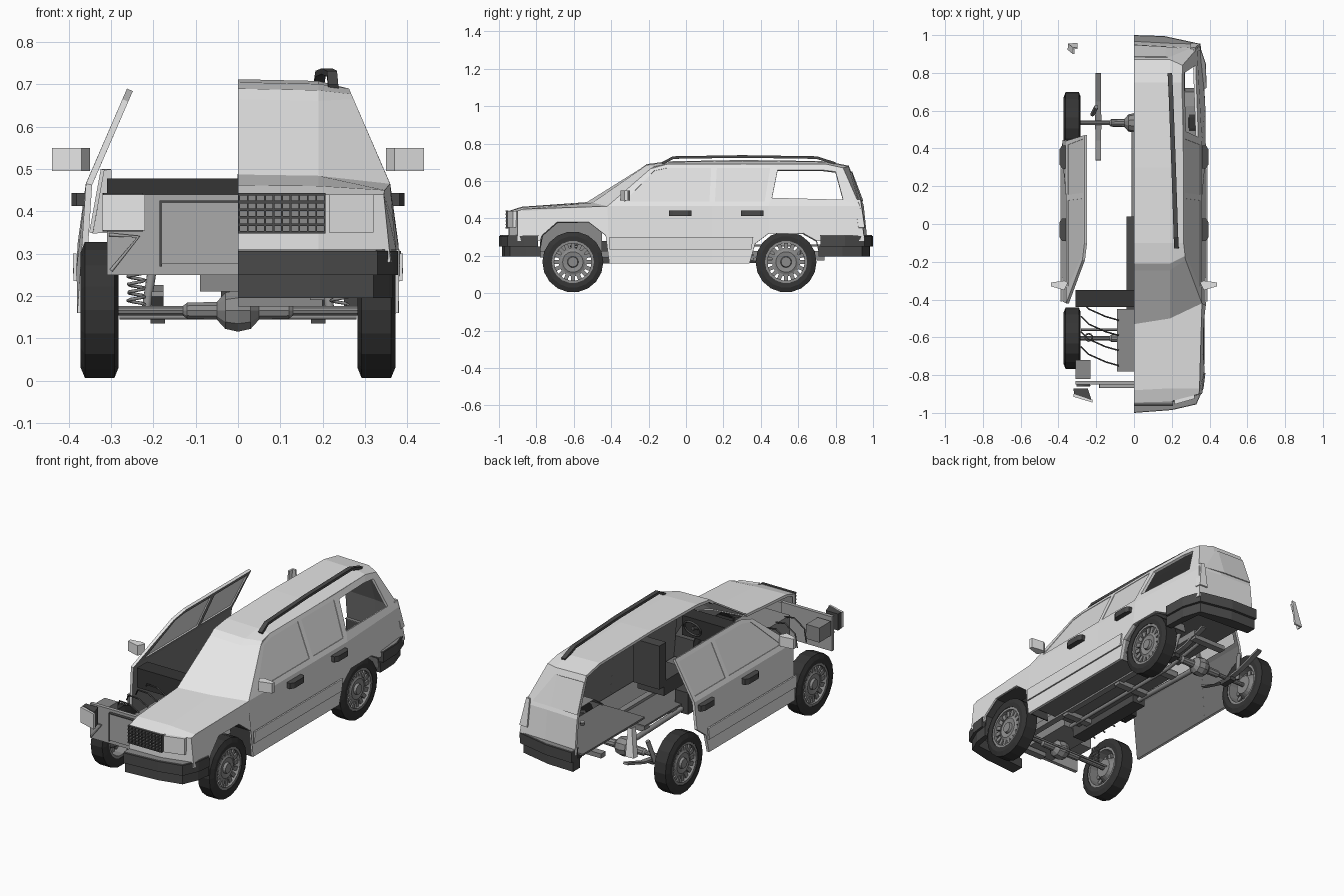
import bpy, bmesh, math
from mathutils import Vector, Matrix

if "Cube" in bpy.data.objects:
    bpy.data.objects.remove(bpy.data.objects["Cube"])


def material(name, value):
    m = bpy.data.materials.new(name)
    m.use_nodes = True
    colour = (value, value, value, 1)
    m.diffuse_color = colour
    m.node_tree.nodes["Principled BSDF"].inputs["Base Color"].default_value = colour
    return m


paint = material("pale paint", .78)
glass = material("pale glass", .72)
lamp = material("lamp lens", .8)
metal = material("chassis grey", .26)
panel_grey = material("radiator panel grey", .4)
rim_grey = material("wheel grey", .26)
trim = material("dark trim", .07)
lining = material("cabin lining", .17)
rubber = material("tyre rubber", .035)


def finish(name, bm, mat, thick=0, inner=None):
    mesh = bpy.data.meshes.new(name)
    bm.to_mesh(mesh)
    bm.free()
    obj = bpy.data.objects.new(name, mesh)
    bpy.context.collection.objects.link(obj)
    mesh.materials.append(mat)
    if thick:
        mod = obj.modifiers.new("thickness", "SOLIDIFY")
        mod.thickness = thick
        if inner:
            mesh.materials.append(inner)
            mod.material_offset = 1
    return obj


def shell(name, polys, mat, thick=.015, inner=lining):
    """Open sheet of polygons, all facing away from the cabin."""
    bm = bmesh.new()
    for poly in polys:
        bm.faces.new([bm.verts.new(p) for p in poly])
    bmesh.ops.remove_doubles(bm, verts=bm.verts, dist=.0005)
    bm.normal_update()
    middle = Vector((0, 0, .3))
    for f in bm.faces:
        if f.normal.dot(f.calc_center_median() - middle) < 0:
            f.normal_flip()
    return finish(name, bm, mat, thick, inner)


def loft(name, rows, mat, **kw):
    polys = [(a[i], a[i + 1], b[i + 1], b[i])
             for a, b in zip(rows, rows[1:]) for i in range(len(a) - 1)]
    return shell(name, polys, mat, **kw)


def box(name, xs, ys, zs, mat):
    bm = bmesh.new()
    spans = (xs, ys, zs)
    size = [b - a for a, b in spans] + [1]
    place = Matrix.Translation([(a + b) / 2 for a, b in spans])
    bmesh.ops.create_cube(bm, size=1, matrix=place @ Matrix.Diagonal(size))
    return finish(name, bm, mat)


def prism(name, plan, z0, z1, mat, side=1):
    bm = bmesh.new()
    face = bm.faces.new([bm.verts.new((side * x, y, z0)) for x, y in plan])
    ext = bmesh.ops.extrude_face_region(bm, geom=[face])["geom"]
    bmesh.ops.translate(bm, vec=(0, 0, z1 - z0),
                        verts=[v for v in ext if isinstance(v, bmesh.types.BMVert)])
    bmesh.ops.recalc_face_normals(bm, faces=bm.faces)
    return finish(name, bm, mat)


def lathe(name, profile, centre, mat, n=18):
    """Spin (x, radius) points about the x axis."""
    bm = bmesh.new()
    rings = [[bm.verts.new((centre[0] + x, centre[1] + r * math.cos(a), centre[2] + r * math.sin(a)))
              for a in (math.tau * k / n for k in range(n))] for x, r in profile]
    for a, b in zip(rings, rings[1:]):
        for k in range(n):
            bm.faces.new((a[k], a[k - 1], b[k - 1], b[k]))
    bmesh.ops.remove_doubles(bm, verts=bm.verts, dist=.0001)
    bmesh.ops.recalc_face_normals(bm, faces=bm.faces)
    return finish(name, bm, mat)


def tube(name, pts, radius, mat):
    cu = bpy.data.curves.new(name, "CURVE")
    cu.dimensions = "3D"
    cu.bevel_depth, cu.bevel_resolution, cu.use_fill_caps = radius, 1, True
    sp = cu.splines.new("POLY")
    sp.points.add(len(pts) - 1)
    for p, co in zip(sp.points, pts):
        p.co = (*co, 1)
    obj = bpy.data.objects.new(name, cu)
    bpy.context.collection.objects.link(obj)
    cu.materials.append(mat)


def interp(t, table):
    for (a, u), (b, v) in zip(table, table[1:]):
        if t <= b:
            return u + (v - u) * max(0, t - a) / (b - a)
    return table[-1][1]


def flank(y, z, off=0, side=1):
    """Point on the leaning, tapered flank of the body."""
    width = interp(z, [(.16, .38), (.3, .382), (.46, .362), (.7, .258)])
    taper = interp(y, [(-.97, .92), (-.8, .98), (-.4, 1), (.6, 1), (.97, .92)])
    return (side * (width * taper + off), y, z)


def panel(name, polys, mat, side=1, off=0, thick=.015, inner=lining):
    return shell(name, [[flank(y, z, off, side) for y, z in p] for p in polys], mat,
                 thick=thick, inner=inner)


def ring(outer, inner):
    return [(outer[i - 1], outer[i], inner[i], inner[i - 1]) for i in range(len(outer))]


# Upper body: nose, bonnet, windscreen, roof and tail of the left half
roof = [[(0, yc, zc), (.19, yc, zc - .004), flank(ye, ze)] for yc, ye, zc, ze in
        [(-.245, -.19, .665, .665), (-.21, -.17, .69, .677), (-.1, -.1, .705, .69),
         (.3, .3, .712, .69), (.75, .75, .706, .69), (.87, .84, .682, .67)]]
cowl = [(0, -.53, .487), (.19, -.5, .484), flank(-.42, .465)]
bonnet_lip = [(0, -.88, .462), (.19, -.87, .46), flank(-.87, .45)]
nose_top = [(0, -.945, .44), (.19, -.94, .44), flank(-.9, .44)]
nose_base = [(0, -.95, .28), (.19, -.945, .28), flank(-.9, .28)]
belt = [(0, .95, .47), (.19, .94, .47), flank(.93, .465)]
tail_base = [(0, .97, .28), (.19, .96, .28), flank(.955, .28)]
loft("bonnet", [cowl, bonnet_lip], paint)
loft("nose", [bonnet_lip, nose_top, nose_base], paint)
loft("windscreen", [roof[0], cowl], lamp, thick=.008, inner=None)
loft("roof", roof, paint)
loft("tailgate", [roof[-1], belt, tail_base], paint)


def between(a, b, t):
    return [tuple(Vector(p).lerp(Vector(q), t) + Vector((0, .006, .002))) for p, q in zip(a, b)]


loft("rear_window", [[(x * .88, y, z) for x, y, z in between(roof[-1], belt, t)]
                     for t in (.15, .9)], glass, thick=.005, inner=None)

# Flank panels and open quarter window frame
front_arch = [(-.79, .2), (-.77, .31), (-.69, .38), (-.52, .38), (-.43, .31), (-.41, .16)]
rear_arch = [(.34, .16), (.37, .265), (.445, .322), (.625, .322), (.7, .28), (.72, .2)]
panel("front_wing", [[(-.9, .28), (-.9, .44), (-.87, .45), (-.42, .465)] + front_arch[:0:-1]
                     + [(-.78, .28)]], paint)
panel("rear_quarter", [rear_arch[2:-1] + [(.955, .28), (.93, .465), (.44, .465)]], paint)
panel("quarter_window_frame", ring(
    [(.44, .465), (.47, .69), (.75, .69), (.84, .67), (.93, .465)],
    [(.46, .51), (.49, .66), (.72, .66), (.8, .65), (.84, .5)]), paint)
for label, arch, mat in (("front", front_arch, trim), ("rear", rear_arch, metal)):
    loft(label + "_arch_liner", [[(.25, y, z), flank(y, z, -.008)] for y, z in arch], mat,
         thick=.006, inner=None)

# Doors, mirrors and handles on both sides
front_frame = [(-.42, .465), (-.19, .665), (-.1, .69), (.15, .69), (.14, .465)]
front_pane = [(-.33, .49), (-.17, .655), (-.1, .67), (.135, .67), (.125, .49)]
rear_frame = [(.14, .465), (.15, .69), (.47, .69), (.44, .465)]
rear_pane = [(.155, .49), (.165, .67), (.45, .67), (.42, .49)]
for side, tag in ((1, "left"), (-1, "right")):
    panel(tag + "_front_door", [[(-.41, .16), (-.42, .465), (.14, .465), (.14, .16)]]
          + ring(front_frame, front_pane), paint, side)
    panel(tag + "_rear_door", [[(.14, .16), (.14, .465), (.44, .465)] + rear_arch[2::-1]]
          + ring(rear_frame, rear_pane), paint, side)
    panel(tag + "_door_glass", [front_pane, rear_pane], glass, side, -.003, .006, None)
    panel(tag + "_side_moulding", [[(-.41, .235), (-.41, .3), (.36, .3), (.35, .235)]],
          paint, side, .008, .008, None)
    for label, y in (("front", -.03), ("rear", .355)):
        prism(f"{tag}_{label}_handle", [(.36, y - .06), (.382, y - .06), (.394, y - .04),
              (.394, y + .04), (.382, y + .06), (.36, y + .06)], .412, .443, trim, side)
    prism(tag + "_mirror", [(.35, -.31), (.37, -.35), (.44, -.33), (.44, -.31), (.37, -.3)],
          .495, .55, paint, side)
    # Tail lamp on the rear corner; the right one stands free
    rows = []
    for z in (.35, .5):
        y = .96 - .15 * (z - .3)
        rows.append([flank(y - .03, z, .002, side), flank(y + .003, z, .002, side),
                     (side * .3, y + .006, z)])
    loft(tag + "_tail_lamp", rows, lamp, thick=.009, inner=None)

# Headlamps: one in the nose, one in an exposed housing
prism("left_headlamp", [(.215, -.955), (.32, -.925), (.32, -.87), (.215, -.87)], .35, .44, lamp)
prism("right_headlamp", [(.22, -.945), (.32, -.915), (.32, -.9), (.22, -.93)], .355, .44, lamp, -1)
prism("right_headlamp_housing", [(.225, -.932), (.318, -.9), (.32, -.87), (.245, -.87)],
      .352, .443, trim, -1)

# Bumpers with grey caps along the top
front_plan = [(0, -1), (.2, -.985), (.33, -.955), (.368, -.87), (.378, -.79), (.35, -.79),
              (.33, -.9), (0, -.93)]
rear_plan = [(0, 1), (.16, .995), (.345, .955), (.38, .85), (.385, .72), (.35, .72),
             (.33, .92), (0, .94)]
for tag, plan in (("front", front_plan), ("rear", rear_plan)):
    prism(tag + "_bumper", plan, .25, .306, trim)
    prism(tag + "_bumper_cap", [(x * .99, y * .995) for x, y in plan], .306, .31, metal)
    prism(tag + "_valance", [(x * .97, y * .985) for x, y in plan], .195, .25, trim)

# Grille
box("grille_backing", (0, .205), (-.953, -.93), (.35, .44), metal)
for i in range(6):
    z = .35 + i * .018
    box("grille_bar", (0, .207), (-.964, -.95), (z - .003, z + .003), trim)
for i in range(11):
    x = .003 + i * .0202
    box("grille_slat", (x - .002, x + .002), (-.962, -.95), (.35, .44), trim)

# Roof rail
rail = [(.225, -.13, .7), (.222, -.07, .732), (.21, .3, .738), (.195, .7, .732), (.19, .8, .7)]
loft("roof_rail", [[(x - .012, y, z), (x + .012, y, z)] for x, y, z in rail], trim,
     thick=.014, inner=None)

# Wheels with slotted rims
tyre = [(-.043, .113), (-.045, .138), (-.035, .163), (.035, .163), (.045, .138), (.043, .113),
        (-.043, .113)]
for side in (1, -1):
    for y in (-.605, .535):
        c = (side * .327, y, .167)
        lathe("tyre", tyre, c, rubber)
        lathe("wheel_rim", [(-.04, .115), (.04, .115), (.04, .1), (-.04, .1), (-.04, .115)], c, rim_grey)
        lathe("wheel_hub", [(side * x, r) for x, r in
              [(-.03, 0), (-.03, .05), (.02, .076), (.03, .055), (.025, .03), (.038, .026), (.038, 0)]],
              c, rim_grey)
        bm = bmesh.new()
        for k in range(16):
            turn = Matrix.Translation(c) @ Matrix.Rotation(math.tau * k / 16, 4, "X")
            bmesh.ops.create_cube(bm, size=1, matrix=turn @ Matrix.Translation((side * .02, 0, .086))
                                  @ Matrix.Diagonal((.016, .021, .04, 1)))
        finish("wheel_spokes", bm, rim_grey)

# Axles, springs and dampers
half = [(0, .052), (.03, .045), (.05, .022), (.12, .02), (.13, .012), (.3, .012), (.3, 0)]
axle = [(-x, r) for x, r in half[::-1]] + half[1:]
for tag, y in (("front", -.605), ("rear", .535)):
    lathe(tag + "_axle", axle, (0, y, .165), metal, 10)
tube("steering_rod", [(-.28, -.56, .15), (.28, -.56, .15)], .006, metal)
for side in (1, -1):
    x = side * .19
    loft("leaf_spring", [[(x - .014, y, z), (x + .014, y, z)] for y, z in
         [(.34, .21), (.45, .165), (.54, .15), (.65, .165), (.8, .215)]], metal, thick=.012, inner=None)
    box("spring_bracket", (x - .017, x + .017), (.5, .58), (.135, .16), trim)
    tube("rear_damper", [(side * .22, .58, .15), (side * .2, .62, .28)], .012, metal)
    tube("front_coil", [(side * .24 + .02 * math.cos(k), -.6 + .02 * math.sin(k), .18 + k * .003)
                        for k in range(28)], .004, metal)

# Frame, floor and drive line
box("chassis_rail", (.17, .205), (-.78, .74), (.19, .225), metal)
box("floor_pan", (0, .35), (-.4, .36), (.2, .21), lining)
box("boot_floor", (0, .27), (.36, .9), (.25, .26), lining)
for y in (-.74, -.32, .1, .34, .72):
    box("cross_member", (0, .2), (y - .02, y + .02), (.175, .2), metal)
tube("drive_shaft", [(0, -.2, .19), (0, .5, .17)], .014, metal)
tube("exhaust_pipe", [(.1, -.4, .18), (.1, .4, .18), (.12, .72, .21)], .011, metal)
box("gearbox", (-.04, .04), (-.45, .04), (.16, .28), trim)

# Engine bay
box("radiator_support", (-.31, 0), (-.85, -.83), (.25, .44), panel_grey)
box("radiator", (-.18, .15), (-.865, -.85), (.275, .425), panel_grey)
box("radiator_edge", (-.185, -.18), (-.867, -.85), (.27, .425), trim)
box("radiator_top_edge", (-.185, 0), (-.867, -.85), (.42, .425), trim)
tube("support_gusset", [(-.3, -.855, .26), (-.235, -.855, .34), (-.305, -.855, .345)], .005,
     panel_grey)
box("engine_block", (-.09, .1), (-.78, -.45), (.21, .41), metal)
box("battery", (-.31, -.23), (-.82, -.72), (.34, .42), metal)
for i in range(4):
    y = -.75 + i * .08
    tube("engine_hose", [(-.08, y, .41), (-.15, y + .02, .43), (-.24, y + .06, .41),
                         (-.28, y + .1, .36)], .004, trim)

# Cabin
box("dashboard", (-.31, .27), (-.44, -.35), (.37, .478), rubber)
box("front_seat", (.1, .26), (-.15, .05), (.23, .31), trim)
box("front_seat_back", (.1, .26), (.03, .09), (.28, .52), trim)
hoop = [(.17 + .05 * math.cos(k * math.tau / 14), -.3 + .02 * math.sin(k * math.tau / 14),
         .45 + .045 * math.sin(k * math.tau / 14)) for k in range(15)]
tube("steering_wheel", hoop, .006, trim)
tube("steering_column", [(.17, -.3, .45), (.17, -.4, .42)], .01, trim)
